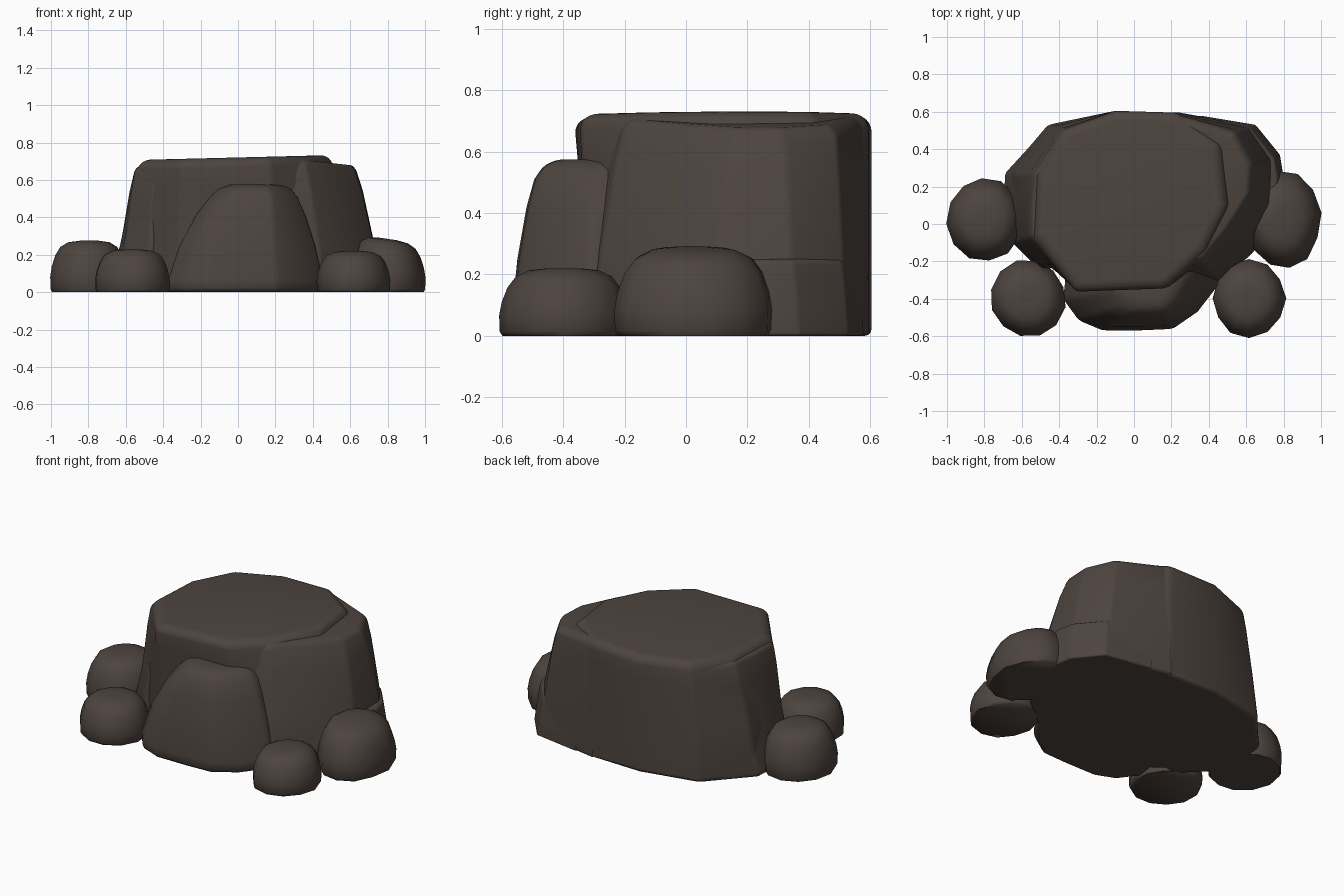
import bpy, bmesh, math, random

if "Cube" in bpy.data.objects:
    bpy.data.objects.remove(bpy.data.objects["Cube"])

random.seed(4)
stone = bpy.data.materials.new("dark brown stone")
stone.diffuse_color = (0.075, 0.058, 0.049, 1)
stone.use_nodes = True
stone.node_tree.nodes["Principled BSDF"].inputs["Base Color"].default_value = stone.diffuse_color


def loft(name, rings, bevel=0.0, angle=60):
    """Skin a closed rock through rings of (x, y, z) points, bottom to top."""
    bm = bmesh.new()
    loops = [[bm.verts.new(p) for p in r] for r in rings]
    n = len(rings[0])
    for a, b in zip(loops, loops[1:]):
        for i in range(n):
            j = (i + 1) % n
            bm.faces.new((a[i], a[j], b[j], b[i]))
    bm.faces.new(loops[0][::-1])
    bm.faces.new(loops[-1])
    bmesh.ops.recalc_face_normals(bm, faces=bm.faces)
    me = bpy.data.meshes.new(name)
    bm.to_mesh(me)
    bm.free()
    me.materials.append(stone)
    ob = bpy.data.objects.new(name, me)
    bpy.context.collection.objects.link(ob)
    if bevel:
        m = ob.modifiers.new("worn edges", 'BEVEL')
        m.width, m.segments = bevel, 3
        m.limit_method, m.angle_limit = 'ANGLE', math.radians(22)
    bpy.ops.object.select_all(action='DESELECT')
    ob.select_set(True)
    bpy.context.view_layer.objects.active = ob
    bpy.ops.object.shade_smooth_by_angle(angle=math.radians(angle))


def block(name, base, top, height, tilt=0.0, bevel=0.05, mid=(0.33, 0.75)):
    """Big rock between a base outline and a top outline, with a rounded brim."""
    cx = sum(p[0] for p in top) / len(top)
    cy = sum(p[1] for p in top) / len(top)

    def ring(t, z, shrink=1.0):
        pts = []
        for (bx, by), (tx, ty) in zip(base, top):
            x, y = bx + (tx - bx) * t, by + (ty - by) * t
            x, y = cx + (x - cx) * shrink, cy + (y - cy) * shrink
            pts.append((x, y, z * height + tilt * (x - cx) * max(0, z - .5) * 2))
        return pts
    loft(name, [ring(.03, 0), ring(0, .04), ring(mid[0], .4), ring(mid[1], .8),
                ring(.97, .96), ring(1, 1, .93)], bevel)


def boulder(name, x0, x1, y0, y1, h, turn, lean=0.0):
    """Rounded boulder with a flat underside, fitted to a bounding box."""
    cx, cy, rx, ry, n = (x0 + x1) / 2, (y0 + y1) / 2, (x1 - x0) / 2, (y1 - y0) / 2, 12
    wob = [random.uniform(0.97, 1.03) for _ in range(n)]
    rings = []
    for z, s in [(0, .95), (.06, .99), (.3, 1), (.5, .96), (.72, .87), (.88, .74), (.97, .54), (1, .25)]:
        ring = []
        for i in range(n):
            a = turn + math.tau * i / n
            px = rx * s * wob[i] * math.cos(a)
            ring.append((cx + px, cy + ry * s * wob[i] * math.sin(a), z * (h + lean * px)))
        rings.append(ring)
    loft(name, rings)


# Central mass
block("main_rock",
      [(-.32, -.32), (.2, -.33), (.5, -.2), (.6, .1), (.6, .45), (.24, .595),
       (-.1, .605), (-.46, .53), (-.68, .27), (-.64, -.08)],
      [(-.31, -.365), (.17, -.345), (.38, -.15), (.5, .1), (.46, .42), (.23, .595),
       (-.1, .605), (-.38, .5), (-.51, .26), (-.53, -.08)],
      0.72, tilt=0.025, bevel=0.03)
# Right shoulder, its top falling away to the right
block("right_rock",
      [(.24, -.36), (.46, -.31), (.64, -.15), (.765, .08), (.765, .35), (.63, .525), (.22, .6), (.2, .1)],
      [(.22, -.22), (.36, -.2), (.5, -.03), (.62, .16), (.63, .32), (.54, .49), (.22, .585), (.2, .1)],
      0.70, tilt=-0.11, mid=(.3, .72), bevel=0.05)
# Left shoulder
block("left_rock",
      [(-.65, -.1), (-.5, -.25), (-.3, -.2), (-.3, .4), (-.47, .51), (-.69, .27), (-.7, .1)],
      [(-.55, -.07), (-.44, -.2), (-.3, -.15), (-.3, .4), (-.41, .46), (-.53, .27), (-.55, .1)],
      0.67, mid=(.5, .8))
# Front slab: an arch seen from the front, flat on top
loft("front_rock", [
    [(cx + w * x, y0 + (y1 - y0) * t, z) for x, t in
     [(-1, .45), (-.8, .14), (-.5, .0), (0, .0), (.4, .02), (.72, .27), (1, .68), (.95, 1), (-.95, 1)]]
    for z, cx, w, y0, y1 in
    [(0, .035, .41, -.555, -.2), (.05, .04, .42, -.57, -.2), (.25, .05, .365, -.55, -.2),
     (.42, .07, .29, -.52, -.2), (.51, .085, .235, -.495, -.2), (.555, .09, .19, -.465, -.2),
     (.575, .09, .14, -.42, -.2)]], 0.02)
# Low ledge behind the right boulder
block("back_right_ledge",
      [(.5, 0), (.8, 0), (.8, .25), (.78, .37), (.65, .53), (.35, .58), (.35, .3)],
      [(.5, .05), (.75, .05), (.77, .25), (.75, .35), (.62, .51), (.35, .56), (.35, .3)],
      0.25, bevel=0.03)

# Small boulders around the foot
boulder("left_boulder", -1.0, -.59, -.2, .25, .275, .1)
boulder("front_left_boulder", -.765, -.365, -.605, -.19, .228, .3)
boulder("front_right_boulder", .42, .81, -.605, -.19, .22, .0)
boulder("right_boulder", .6, 1.0, -.24, .28, .285, .15, lean=-.15)
